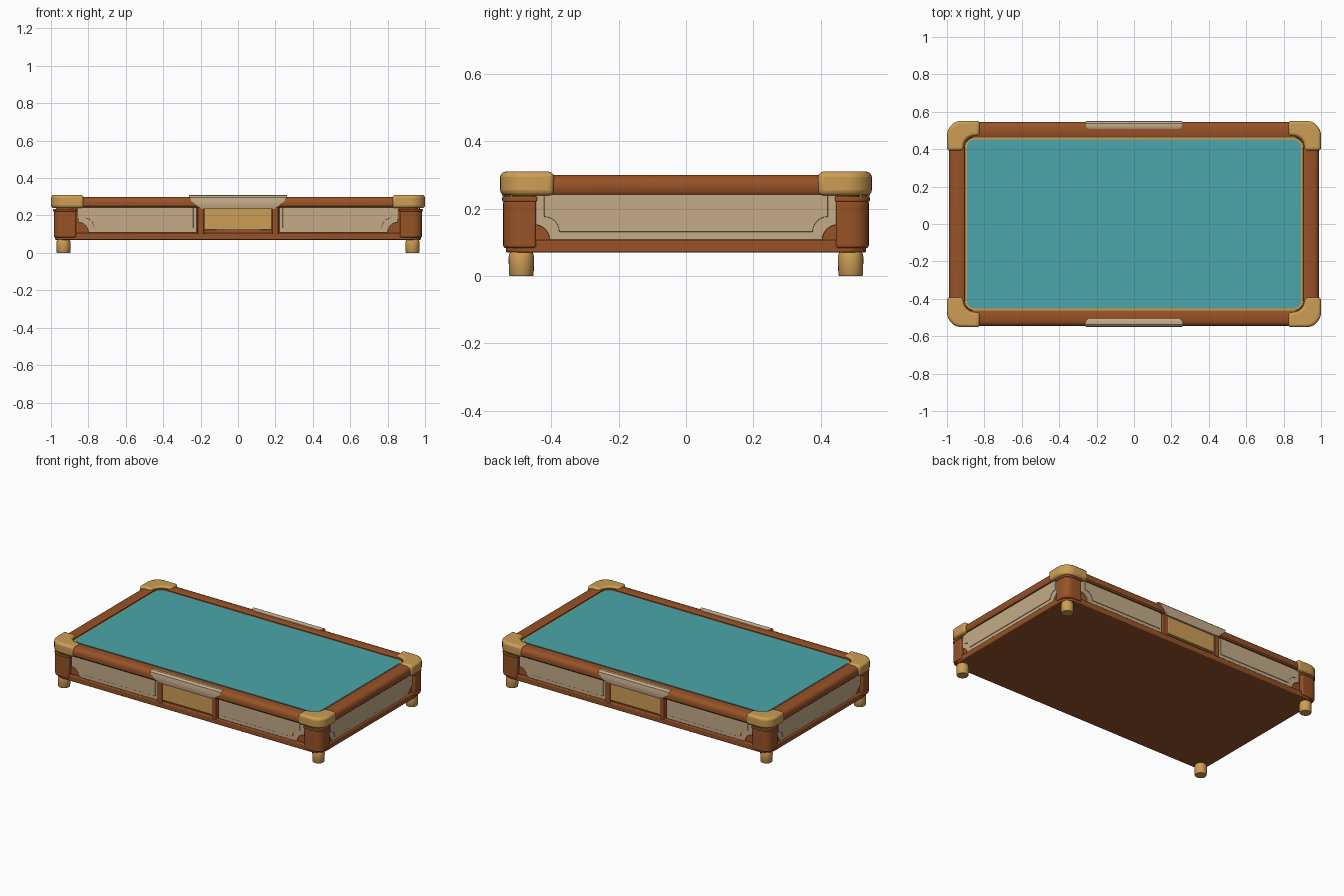
import bpy, bmesh, math

if "Cube" in bpy.data.objects:
    bpy.data.objects.remove(bpy.data.objects["Cube"])


def material(name, rgb):
    m = bpy.data.materials.new(name)
    m.diffuse_color = (*rgb, 1)
    m.use_nodes = True
    m.node_tree.nodes["Principled BSDF"].inputs["Base Color"].default_value = m.diffuse_color
    return m


BROWN = material("brown wood", (0.31, 0.085, 0.02))
GOLD = material("golden brass", (0.61, 0.34, 0.09))
BEIGE = material("beige inlay", (0.56, 0.41, 0.25))
TEAL = material("teal cloth", (0.07, 0.38, 0.40))


def finish(name, bm, mat, bevel=0, segs=3):
    bmesh.ops.recalc_face_normals(bm, faces=bm.faces)
    me = bpy.data.meshes.new(name)
    bm.to_mesh(me)
    bm.free()
    ob = bpy.data.objects.new(name, me)
    bpy.context.collection.objects.link(ob)
    me.materials.append(mat)
    if bevel:
        b = ob.modifiers.new("soft edges", 'BEVEL')
        b.width, b.segments = bevel, segs
        b.limit_method, b.angle_limit = 'ANGLE', math.radians(40)
    bpy.ops.object.select_all(action='DESELECT')
    ob.select_set(True)
    bpy.context.view_layer.objects.active = ob
    bpy.ops.object.shade_smooth_by_angle(angle=math.radians(35))
    return ob


def loft(name, rings, mat, closed=False, bevel=0):
    """Skin a stack of equal-length rings; closed joins last to first."""
    bm = bmesh.new()
    vs = [[bm.verts.new(p) for p in r] for r in rings]
    n = len(vs[0])
    pairs = list(zip(vs, vs[1:])) + ([(vs[-1], vs[0])] if closed else [])
    for a, b in pairs:
        for i in range(n):
            j = (i + 1) % n
            bm.faces.new((a[i], a[j], b[j], b[i]))
    if not closed:
        bm.faces.new(vs[0])
        bm.faces.new(vs[-1])
    return finish(name, bm, mat, bevel)


def arc(cx, cy, r, a0, a1, n=8):
    return [(cx + r * math.cos(math.radians(a0 + (a1 - a0) * i / n)),
             cy + r * math.sin(math.radians(a0 + (a1 - a0) * i / n))) for i in range(n + 1)]


def rrect(hx, hy, r, z):
    """Rounded rectangle ring."""
    pts = []
    for k, (sx, sy) in enumerate([(1, 1), (-1, 1), (-1, -1), (1, -1)]):
        pts += arc(sx * (hx - r), sy * (hy - r), r, 90 * k, 90 * k + 90)
    return [(x, y, z) for x, y in pts]


def prism(name, pts, d0, d1, place, mat, bevel=0):
    """Extrude an outline between two depths; place maps (u, v, depth) to space."""
    return loft(name, [[place(u, v, d) for u, v in pts] for d in (d0, d1)], mat, bevel=bevel)


def panel_outline(u0, u1, zb, zt, n, left, right):
    """Panel with scalloped lower corners."""
    pts = [(u0, zt)]
    pts += arc(u0, zb, n, 90, 0, 6) if left else [(u0, zb)]
    pts += arc(u1, zb, n, 180, 90, 6) if right else [(u1, zb)]
    return pts + [(u1, zt)]


# Cabinet: core and lower moulding
loft("cabinet_core", [rrect(0.962, 0.515, 0.06, z) for z in (0.07, 0.25)], BROWN)
loft("base_moulding", [rrect(0.978, 0.535, 0.07, z) for z in (0.07, 0.107)], BROWN, bevel=0.005)

# Top rail, rounded outside, hollow inside
rail = [(0.965, 0.52, 0.242), (0.982, 0.538, 0.242), (0.988, 0.545, 0.25), (0.989, 0.546, 0.27),
        (0.986, 0.543, 0.284), (0.978, 0.535, 0.294), (0.965, 0.522, 0.300),
        (0.915, 0.472, 0.300), (0.905, 0.463, 0.296), (0.903, 0.461, 0.26)]
loft("top_rail", [rrect(x, y, 0.08 if x > 0.95 else 0.05, z) for x, y, z in rail], BROWN, closed=True)

# Playing bed with brass trim
loft("bed_trim", [rrect(0.904, 0.462, 0.05, z) for z in (0.255, 0.290)], GOLD)
loft("cloth_bed", [rrect(0.894, 0.452, 0.045, z) for z in (0.26, 0.293)], TEAL)

# Corner posts, caps and feet
for sx in (-1, 1):
    for sy in (-1, 1):
        tag = ("left" if sx < 0 else "right") + ("_front" if sy < 0 else "_back")

        def corner(u, v, d):
            return (sx * u, sy * v, d)

        def post(g):
            return [(0.865 - g, 0.445 - g), (0.985 + g, 0.445 - g)] + \
                arc(0.935, 0.493, 0.05 + g, 0, 90) + [(0.865 - g, 0.543 + g)]
        prism("corner_post_" + tag, post(0), 0.083, 0.226, corner, BROWN, 0.008)
        prism("post_collar_" + tag, post(0.003), 0.221, 0.236, corner, BROWN, 0.004)
        cap = [(0.912, 0.392), (1.0, 0.392)] + arc(0.92, 0.472, 0.08, 0, 90) + \
            [(0.825, 0.552), (0.825, 0.472)] + arc(0.852, 0.412, 0.058, 90, 0, 6)
        prism("corner_cap_" + tag, cap, 0.239, 0.310, corner, GOLD, 0.016)
        foot = [(0.034, 0), (0.0365, 0.004), (0.038, 0.055), (0.036, 0.065), (0.032, 0.075)]
        loft("foot_" + tag, [[(sx * 0.933 + x, sy * 0.489 + y, z)
                              for x, y in arc(0, 0, r, 0, 345, 23)] for r, z in foot], GOLD)

# Long sides: two panels, drawer, stiles and rail plate
for s, tag in ((-1, "front"), (1, "back")):
    def wall(u, v, d):
        return (u, s * d, v)

    for e, side in ((-1, "left"), (1, "right")):
        for nm, g, d in (("panel_frame", 0, 0.525), ("panel_field", 0.024, 0.529)):
            o = panel_outline(0.222 + g * 0.7, 0.855 - g * 1.3, 0.108 + g, 0.246, 0.055, False, True)
            prism(f"{tag}_{side}_{nm}", [(e * u, v) for u, v in o], 0.51, d, wall, BEIGE, 0.002)
        stile = [(e * 0.182, 0.1), (e * 0.216, 0.1), (e * 0.216, 0.246), (e * 0.182, 0.246)]
        prism(f"{tag}_{side}_stile", stile, 0.51, 0.537, wall, BROWN, 0.003)
    drawer = [(-0.182, 0.122), (0.182, 0.122), (0.182, 0.245), (-0.182, 0.245)]
    prism(tag + "_drawer", drawer, 0.51, 0.533, wall, GOLD, 0.004)

    # Plate wrapping the rail: (depth, height, half length) down the section
    sect = [(0.507, 0.296, 0.245), (0.509, 0.303, 0.247), (0.522, 0.309, 0.26), (0.536, 0.308, 0.262),
            (0.548, 0.297, 0.26), (0.551, 0.278, 0.25), (0.551, 0.258, 0.225), (0.545, 0.236, 0.20),
            (0.53, 0.236, 0.20)]
    loft(tag + "_rail_plate", [[(e * h, s * d, z) for d, z, h in sect] for e in (-1, 1)], BEIGE)

# Short sides: one scalloped panel each
for s, tag in ((-1, "left"), (1, "right")):
    for nm, g, d in (("panel_frame", 0, 0.970), ("panel_field", 0.024, 0.974)):
        o = panel_outline(-0.45 + g * 1.2, 0.45 - g * 1.2, 0.107 + g, 0.246, 0.045, True, True)
        prism(f"{tag}_side_{nm}", o, 0.955, d, lambda u, v, w: (s * w, u, v), BEIGE, 0.002)
